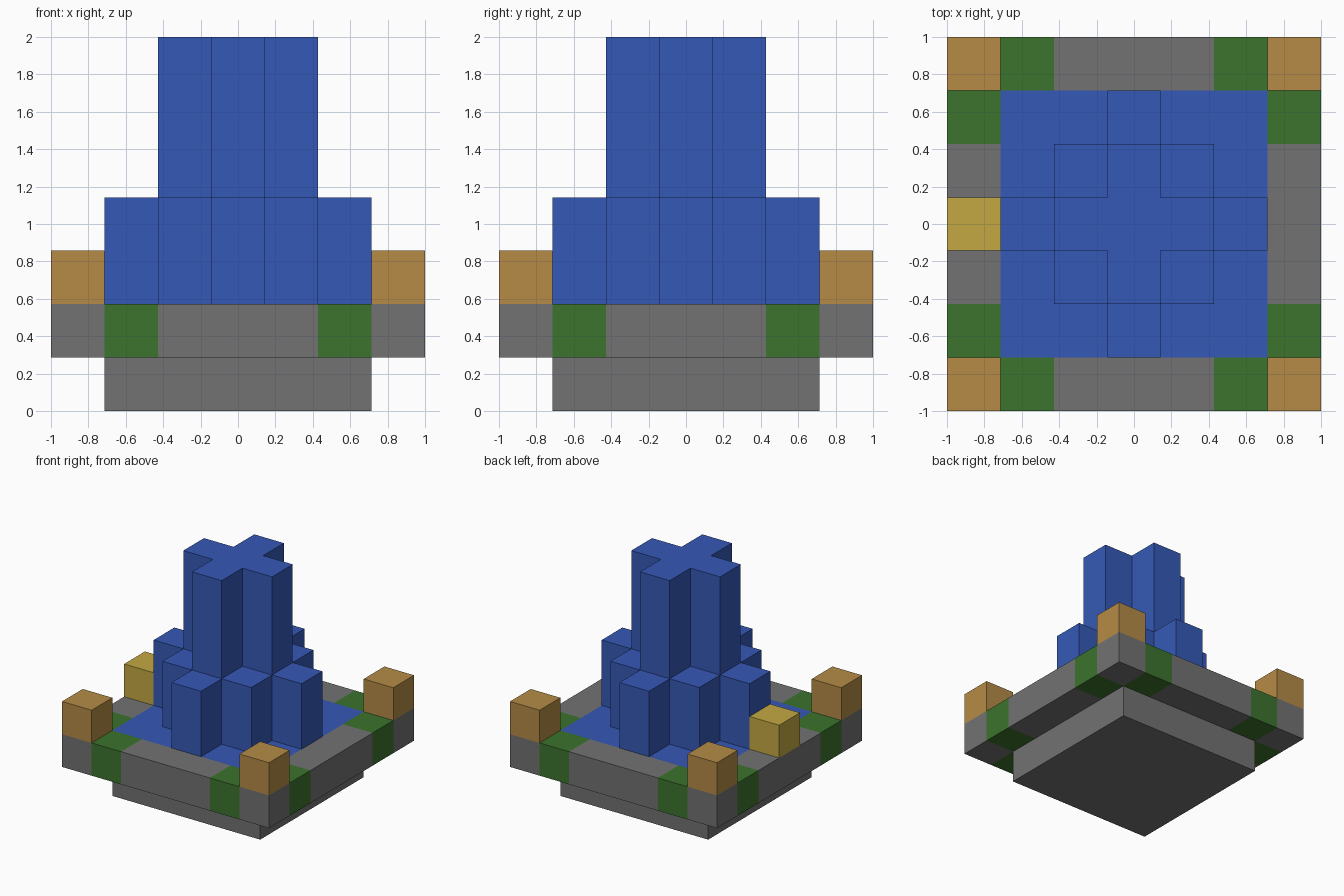
import bpy
import bmesh
from math import radians
from mathutils import Vector

if "Cube" in bpy.data.objects:
    bpy.data.objects.remove(bpy.data.objects["Cube"])

U = 2 / 7  # side of one block


def material(name, rgb):
    """Flat material from an 8-bit sRGB colour."""
    linear = [((c / 255 + 0.055) / 1.055) ** 2.4 for c in rgb] + [1]
    mat = bpy.data.materials.new(name)
    mat.use_nodes = True
    mat.diffuse_color = linear
    mat.node_tree.nodes["Principled BSDF"].inputs["Base Color"].default_value = linear
    return mat


stone = material("grey stone", (114, 114, 114))
moss = material("green moss", (60, 115, 45))
water = material("blue water", (53, 89, 183))
wood = material("brown wood", (181, 139, 70))
gold = material("yellow gold", (196, 169, 66))


def block(name, cells, bottom, top, mats, rule=None):
    """Extrude a set of grid cells; rule picks a material from the cell."""
    bm = bmesh.new()
    for i, j in cells:
        corners = [(-.5, -.5), (.5, -.5), (.5, .5), (-.5, .5)]
        bm.faces.new([bm.verts.new((i + x, j + y, bottom)) for x, y in corners])
    bmesh.ops.remove_doubles(bm, verts=bm.verts[:], dist=0.01)
    out = bmesh.ops.extrude_face_region(bm, geom=bm.faces[:])["geom"]
    verts = [v for v in out if isinstance(v, bmesh.types.BMVert)]
    bmesh.ops.translate(bm, verts=verts, vec=Vector((0, 0, top - bottom)))
    bmesh.ops.recalc_face_normals(bm, faces=bm.faces[:])
    if rule:
        for f in bm.faces:
            p = f.calc_center_median() - f.normal * 0.1
            f.material_index = rule(abs(round(p.x)), abs(round(p.y)))
    # Merge coplanar cells of one colour
    bmesh.ops.dissolve_limit(bm, angle_limit=radians(1), verts=bm.verts[:],
                             edges=bm.edges[:], delimit={'MATERIAL'})
    bmesh.ops.scale(bm, verts=bm.verts[:], vec=(U, U, U))
    mesh = bpy.data.meshes.new(name)
    bm.to_mesh(mesh)
    bm.free()
    for m in mats:
        mesh.materials.append(m)
    obj = bpy.data.objects.new(name, mesh)
    bpy.context.collection.objects.link(obj)
    return obj


def square(r):
    return [(i, j) for i in range(-r, r + 1) for j in range(-r, r + 1)]


def diamond(r):
    return [(i, j) for i, j in square(r) if abs(i) + abs(j) <= r]


def basin_colour(i, j):
    """Water inside the rim, moss beside each corner, stone elsewhere."""
    if max(i, j) < 3:
        return 2
    return 1 if min(i, j) == 2 else 0


# Foundation and basin
block("foundation", square(2), 0, 1, [stone])
block("basin", square(3), 1, 2, [stone, moss, water], basin_colour)

# Stepped water column
block("lower_cascade", diamond(2), 2, 4, [water])
block("upper_cascade", diamond(1), 4, 7, [water])

# Corner posts and the single block on the rim
for side, x in (("right", -3), ("left", 3)):
    for end, y in (("front", -3), ("back", 3)):
        block(f"{end}_{side}_post", [(x, y)], 2, 3, [wood])
block("rim_block", [(-3, 0)], 2, 3, [gold])
